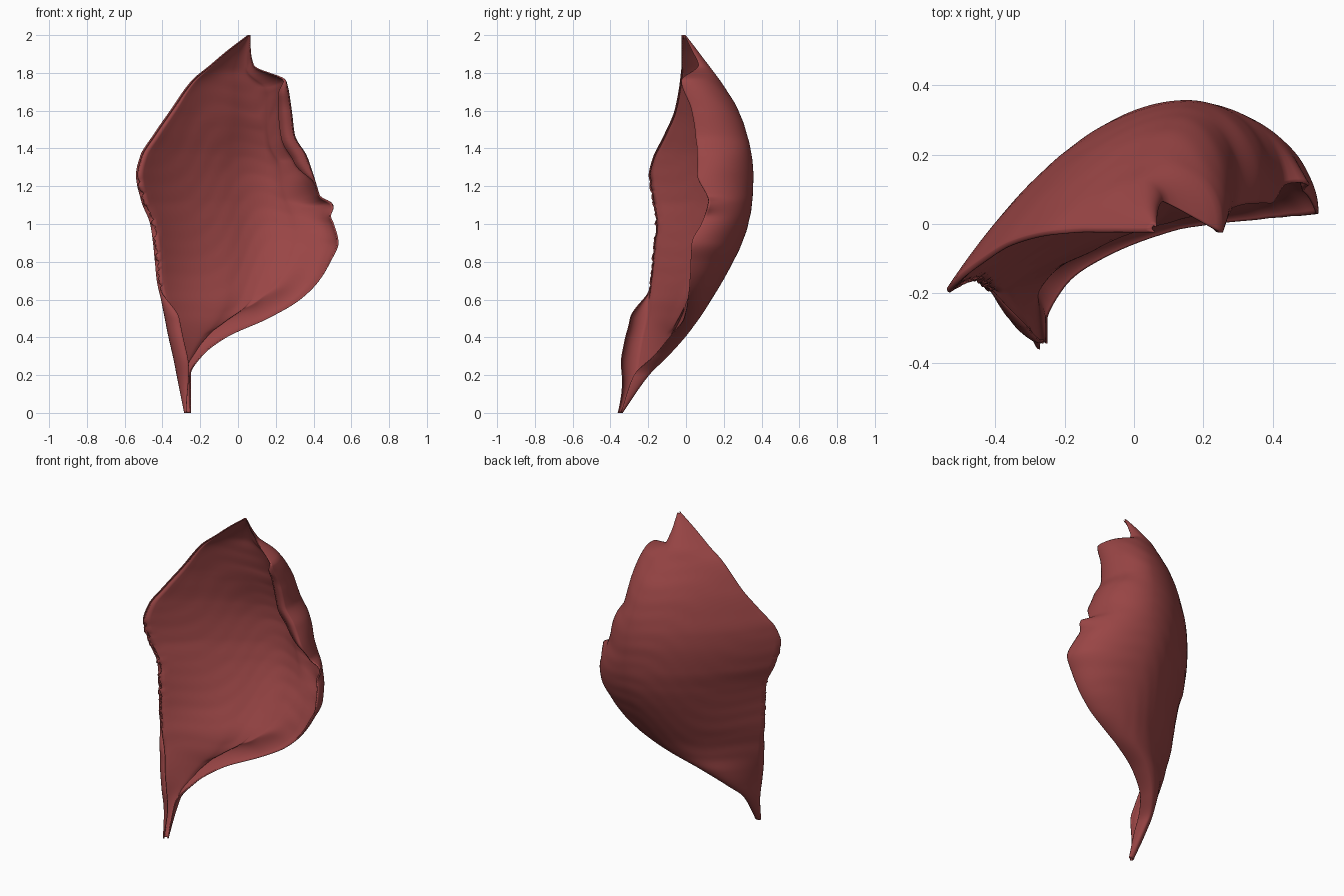
import bpy, math, random

if "Cube" in bpy.data.objects:
    bpy.data.objects.remove(bpy.data.objects["Cube"])

random.seed(4)

# Horizontal sections: z, left edge x/y, rearmost point x/y, right edge x/y
SECTIONS = [
    (0.00, -.285, -.345, -.268, -.335, -.250, -.345),
    (0.20, -.325, -.260, -.275, -.195, -.250, -.275),
    (0.30, -.345, -.245, -.220, -.095, -.190, -.170),
    (0.40, -.368, -.225, -.120, -.005, -.060, -.085),
    (0.50, -.388, -.200, 0.030, 0.070, 0.160, -.010),
    (0.60, -.408, -.190, 0.110, 0.135, 0.330, 0.010),
    (0.70, -.430, -.180, 0.140, 0.195, 0.430, 0.020),
    (0.80, -.440, -.170, 0.160, 0.250, 0.490, 0.025),
    (0.90, -.450, -.160, 0.170, 0.297, 0.532, 0.030),
    (1.00, -.465, -.152, 0.168, 0.330, 0.508, 0.080),
    (1.12, -.512, -.168, 0.162, 0.351, 0.445, 0.120),
    (1.26, -.540, -.185, 0.150, 0.357, 0.400, 0.060),
    (1.36, -.518, -.160, 0.140, 0.348, 0.365, 0.060),
    (1.47, -.450, -.105, 0.130, 0.324, 0.302, 0.050),
    (1.60, -.360, -.050, 0.110, 0.278, 0.285, 0.030),
    (1.76, -.245, -.020, 0.080, 0.180, 0.255, -.025),
    (1.84, -.150, -.012, 0.030, 0.120, 0.085, 0.065),
    (1.92, -.055, -.012, 0.035, 0.060, 0.068, 0.030),
    (2.00, 0.050, -.012, 0.057, -.002, 0.065, -.008),
]


def smooth(a, b, v):
    t = min(1, max(0, (v - a) / (b - a)))
    return t * t * (3 - 2 * t)


def section_at(z):
    """Shape-preserving cubic interpolation between the sections."""
    n = len(SECTIONS)
    i = max(k for k in range(n - 1) if SECTIONS[k][0] <= z + 1e-9)
    h = SECTIONS[i + 1][0] - SECTIONS[i][0]
    t = (z - SECTIONS[i][0]) / h

    def secant(k, c):
        k = min(max(k, 0), n - 2)
        a, b = SECTIONS[k], SECTIONS[k + 1]
        return (b[c] - a[c]) / (b[0] - a[0])

    def slope(k, c):
        a, b = secant(k - 1, c), secant(k, c)
        return 2 * a * b / (a + b) if a * b > 0 else 0

    out = []
    for c in range(1, 7):
        p, q = SECTIONS[i][c], SECTIONS[i + 1][c]
        out.append(p * (1 + 2 * t) * (1 - t) ** 2 + q * t * t * (3 - 2 * t)
                   + h * t * (1 - t) * ((1 - t) * slope(i, c) - t * slope(i + 1, c)))
    return out


def row_points(z):
    xl, yl, xm, ym, xr, yr = section_at(z)
    # frayed free margin on the left
    fray = smooth(.62, .7, z) * (1 - smooth(1.2, 1.27, z))
    jag = fray * random.uniform(-.006, .018)
    pts = []
    # lower left flap folding to the front
    h = .012 + .085 * (1 - smooth(.5, .66, z)) * smooth(-.05, .3, z)
    for k in range(8):
        a = math.pi / 2 * k / 8
        w = jag * (1 - k / 8)
        pts.append((xl + .8 * h * (1 - math.sin(a)) + w, yl - h * math.cos(a) + w * .5))
    # broad left sweep
    for k in range(32):
        u = 1 - k / 32
        pts.append((xm + (xl - xm) * u, ym + (yl - ym) * u ** 1.9))
    # rounded right side, its rim rolled inward near the top, with a small torn lobe
    end = 1.6 + .3 * smooth(1.15, 1.35, z) * (1 - smooth(1.7, 1.8, z))
    lobe = .05 * smooth(1.03, 1.1, z) * (1 - smooth(1.11, 1.15, z))
    for k in range(33):
        a = end * k / 32
        drop = (1 - math.cos(a)) / (1 - math.cos(end))
        pts.append((xm + (xr - xm) * math.sin(a) + lobe * (k / 32) ** 5,
                    ym + (yr - ym) * drop))
    # faint slanting fibre relief
    size = smooth(.25, .6, z) * (1 - smooth(1.7, 1.95, z))
    return [(x, y + .0006 * size * math.sin(50 * (z - .6 * x) + 5 * math.sin(9 * x + 4 * z)), z)
            for x, y in pts]


# Curved muscle sheet lofted through the sections
ROWS = 160
rows = [row_points(2 * r / ROWS) for r in range(ROWS + 1)]
cols = len(rows[0])
verts = [p for row in rows for p in row]
faces = [(r * cols + c, (r + 1) * cols + c, (r + 1) * cols + c + 1, r * cols + c + 1)
         for r in range(ROWS) for c in range(cols - 1)]
mesh = bpy.data.meshes.new("muscle_sheet")
mesh.from_pydata(verts, [], faces)
sheet = bpy.data.objects.new("muscle_sheet", mesh)
bpy.context.collection.objects.link(sheet)

# Thickness: thin at margins and tips, full along the torn upper right rim
group = sheet.vertex_groups.new(name="thickness")
for i, v in enumerate(mesh.vertices):
    c, z = i % cols, v.co.z
    thick_rim = smooth(1.2, 1.35, z) * (1 - smooth(1.68, 1.8, z))
    right = max(smooth(-2, 22, cols - 1 - c), .6 * thick_rim)
    tip = smooth(.1, .6, z) * (1 - smooth(1.55, 2, z))
    group.add([i], .05 + .95 * smooth(2, 28, c) * right * tip, 'REPLACE')
solid = sheet.modifiers.new("thickness", 'SOLIDIFY')
solid.thickness = .11
solid.vertex_group = "thickness"
# thicken towards the front
rear = sum(p.normal.y for p in mesh.polygons) > 0
solid.offset = -1 if rear else 1

# Muscle red
mat = bpy.data.materials.new("muscle_red")
mat.diffuse_color = (.32, .06, .06, 1)
mat.use_nodes = True
mat.node_tree.nodes["Principled BSDF"].inputs["Base Color"].default_value = mat.diffuse_color
mesh.materials.append(mat)

bpy.context.view_layer.objects.active = sheet
sheet.select_set(True)
bpy.ops.object.shade_smooth_by_angle(angle=math.radians(60))
